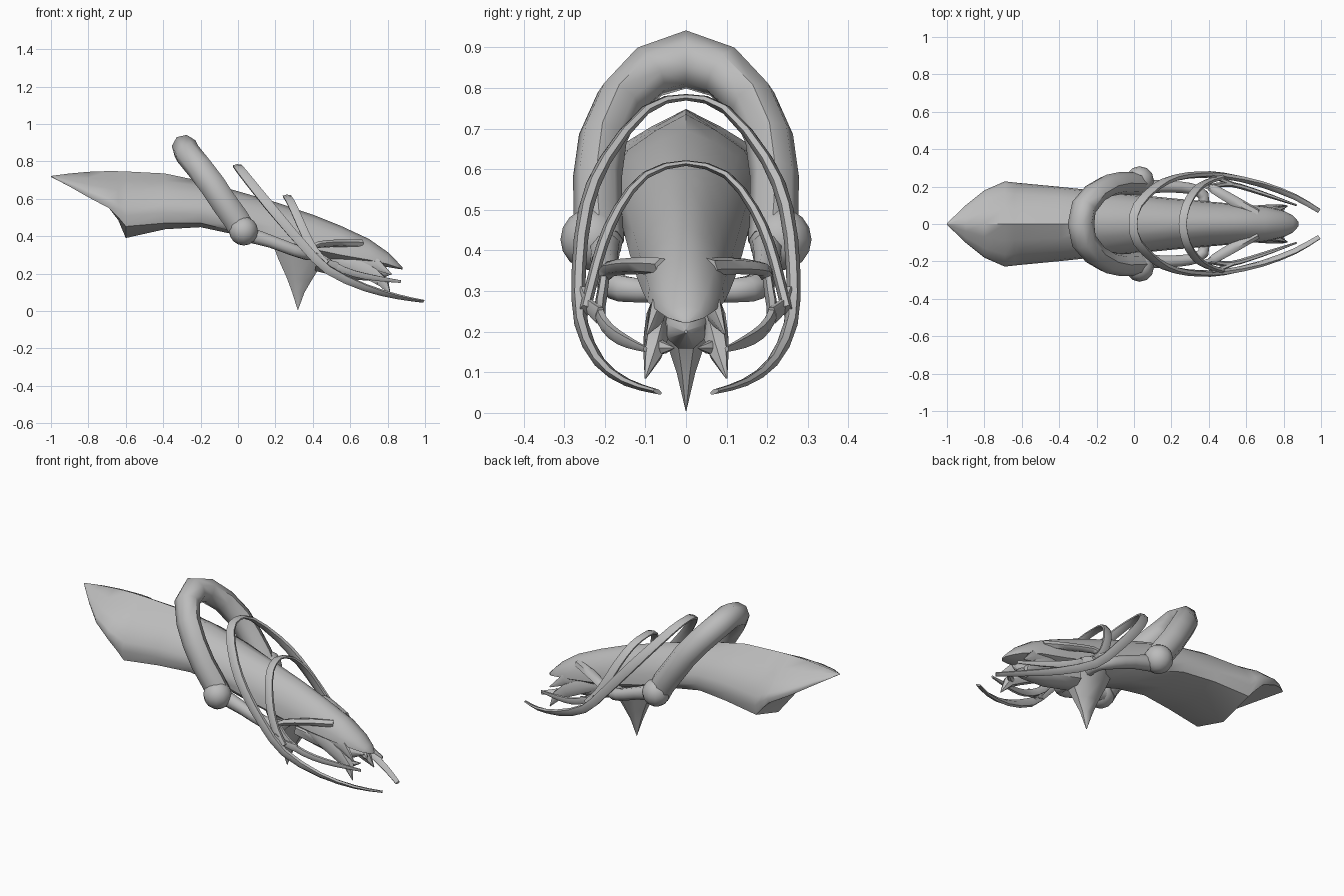
import bpy, bmesh, math
from mathutils import Vector

grey = bpy.data.materials.new("grey")
grey.diffuse_color = (0.5, 0.5, 0.5, 1)


def finish(name, bm, angle=50):
    bmesh.ops.remove_doubles(bm, verts=bm.verts, dist=0.0005)
    bmesh.ops.recalc_face_normals(bm, faces=bm.faces)
    me = bpy.data.meshes.new(name)
    bm.to_mesh(me)
    bm.free()
    me.materials.append(grey)
    ob = bpy.data.objects.new(name, me)
    bpy.context.collection.objects.link(ob)
    bpy.ops.object.select_all(action='DESELECT')
    ob.select_set(True)
    bpy.context.view_layer.objects.active = ob
    bpy.ops.object.shade_smooth_by_angle(angle=math.radians(angle))
    return ob


def refine(pts, n):
    """Catmull-Rom resampling of a path."""
    p = [2 * pts[0] - pts[1]] + pts + [2 * pts[-1] - pts[-2]]
    out = []
    for i in range(1, len(p) - 2):
        a, b, c, d = p[i - 1:i + 3]
        for k in range(n):
            t = k / n
            out.append(0.5 * (2 * b + (c - a) * t + (2 * a - 5 * b + 4 * c - d) * t * t
                              + (3 * b - a - 3 * c + d) * t ** 3))
    return out + [pts[-1]]


def sweep(name, pts, wide, thick, normal, sides=8, n=1, turn=0.5):
    """Elliptical tube; wide/thick are lists of half sizes along the path."""
    pts = refine([Vector(p) for p in pts], n)
    bm = bmesh.new()
    rings = []

    def at(sizes, t):
        f = t * (len(sizes) - 1)
        i = min(int(f), len(sizes) - 2)
        return sizes[i] + (sizes[i + 1] - sizes[i]) * (f - i)

    for i, p in enumerate(pts):
        tan = (pts[min(i + 1, len(pts) - 1)] - pts[max(i - 1, 0)]).normalized()
        u = Vector(normal)
        u = (u - tan * u.dot(tan)).normalized()
        v = tan.cross(u)
        t = i / (len(pts) - 1)
        rings.append([bm.verts.new(p + u * math.cos(a) * at(wide, t) + v * math.sin(a) * at(thick, t))
                      for a in (math.tau * (k + turn) / sides for k in range(sides))])
    for r, s in zip(rings, rings[1:]):
        for k in range(sides):
            bm.faces.new((r[k], r[(k + 1) % sides], s[(k + 1) % sides], s[k]))
    bm.faces.new(rings[0])
    bm.faces.new(rings[-1])
    return finish(name, bm)


def mirrored(half):
    """Path from one side over the centre to the other side."""
    return [(x, -y, z) for x, y, z in reversed(half[1:])] + half


# Body: x, top z, side edge z, keel z, half width, side edge fraction
stations = [(-1, .722, .718, .717, .004, .97), (-.9, .735, .665, .665, .10, .97),
            (-.8, .744, .608, .608, .18, .97), (-.69, .748, .55, .55, .228, .95),
            (-.64, .747, .5, .485, .222, .95), (-.6, .746, .452, .39, .218, .94),
            (-.39, .735, .47, .437, .198, .93), (-.2, .695, .47, .448, .178, .88),
            (0, .64, .42, .405, .158, .8), (.2, .582, .34, .33, .138, .6),
            (.4, .515, .285, .28, .12, .5), (.55, .455, .26, .26, .107, .5),
            (.7, .385, .245, .245, .095, .5), (.8, .315, .235, .235, .07, .5),
            (.85, .265, .226, .226, .045, .5), (.88, .232, .222, .222, .012, .5)]
bm = bmesh.new()
rows = []
for x, zt, zb, zk, w, e in stations:
    k = min(max(-x / .5, 0), 1)    # the roof ridge sharpens towards the tail
    t = min(max((-x - .6) / .12, 0), 1)    # the tail roof becomes straight
    half = [(.38, .91 - .08 * k - .07 * t), (.72, .74 - .09 * k - .15 * t),
            (.95, .45 - .08 * k - .1 * t), (1, .2 - .06 * t), (e, 0)]
    prof = [(-a, b) for a, b in reversed(half)] + [(0, 1)] + half
    ring = [bm.verts.new((x, a * w, zb + (zt - zb) * b)) for a, b in prof]
    rows.append(ring + [bm.verts.new((x, 0, zk))])
for r, s in zip(rows, rows[1:]):
    for k in range(len(r)):
        j = (k + 1) % len(r)
        bm.faces.new((r[k], s[k], s[j], r[j]))
bm.faces.new(rows[-1])
finish("body", bm)

# Large arch over the body
arch = [(-.283, 0, .87), (-.268, .09, .84), (-.207, .165, .765), (-.138, .205, .675),
        (-.075, .218, .58), (-.01, .217, .49), (.03, .212, .42)]
sweep("arch", mirrored(arch), [.07, .07], [.06, .06, .06, .074, .06, .06, .06], (.8, 0, .6), 8, 1, 0)

# Two thin hoops, the large one sweeping forward into prongs
hoop = [(-.005, 0, .777), (.02, .1, .745), (.12, .2, .62), (.22, .247, .5), (.35, .264, .35),
        (.48, .258, .22), (.68, .213, .125), (.86, .145, .075), (.99, .07, .052)]
sweep("large_hoop", mirrored(hoop), [.014, .025, .03, .026, .03, .025, .014],
      [.006, .017, .018, .008, .018, .017, .006], (1, 0, .1), 6, 2)
hoop = [(.26, 0, .615), (.28, .1, .585), (.32, .168, .5), (.36, .207, .41), (.41, .232, .32),
        (.47, .25, .25)]
sweep("small_hoop", mirrored(hoop), [.024, .026, .024, .026, .024],
      [.014, .014, .007, .014, .014], (1, 0, .1), 6, 2)

for side, s in (("left", 1), ("right", -1)):
    def path(*pts):
        return [(x, y * s, z) for x, y, z in pts]

    # Pivot ball
    bm = bmesh.new()
    bmesh.ops.create_uvsphere(bm, u_segments=12, v_segments=8, radius=.077)
    bmesh.ops.translate(bm, verts=bm.verts, vec=(.03, .232 * s, .427))
    finish(side + "_ball", bm)
    # Lower arm curling from the ball into the belly
    sweep(side + "_lower_arm", path((.05, .2, .41), (.18, .2, .37), (.3, .19, .325), (.37, .155, .305), (.37, .08, .3)),
          [.045, .036, .034, .034, .03], [.04, .034, .032, .032, .03], (0, 0, 1), 8, 2)
    # Brace from the head out to the hoops
    sweep(side + "_brace", path((.66, .055, .36), (.54, .12, .362), (.43, .185, .355), (.4, .2, .335)),
          [.022, .02, .018, .016], [.026, .03, .026, .016], (0, .3, 1), 6, 2)
    # Inner prong sweeping forward from the brace
    sweep(side + "_inner_prong", path((.39, .198, .35), (.44, .207, .29), (.52, .212, .24), (.62, .185, .2),
                                      (.74, .145, .175), (.87, .1, .157)),
          [.02, .022, .02, .018, .008], [.012, .014, .014, .012, .005], (.6, 0, 1), 6, 2)
    # Short link between the prongs
    sweep(side + "_link", path((.41, .255, .29), (.46, .24, .265), (.53, .212, .24)),
          [.028, .018, .024], [.014, .012, .012], (0, 0, 1), 6, 2)
    # Mandible with an outer fang and an inner hook
    sweep(side + "_mandible", path((.5, .05, .28), (.62, .065, .245), (.72, .072, .195), (.78, .08, .15), (.815, .1, .085)),
          [.03, .045, .042, .03, .002], [.02, .032, .032, .026, .002], (0, 0, 1), 6)
    sweep(side + "_hook", path((.74, .08, .165), (.79, .055, .16), (.82, .03, .16)),
          [.025, .016, .002], [.02, .014, .002], (0, 0, 1), 6)
    sweep(side + "_cheek", path((.62, .06, .28), (.74, .07, .25), (.82, .095, .195)),
          [.035, .035, .003], [.025, .022, .003], (0, 0, 1), 6)

# Keel spike under the belly
sweep("keel_spike", [(.34, 0, .34), (.335, 0, .27), (.328, 0, .17), (.322, 0, .1), (.32, 0, .005)],
      [.165, .13, .072, .036, .001], [.11, .085, .05, .025, .001], (1, 0, 0), 8)
# Lower jaw
sweep("lower_jaw", [(.42, 0, .26), (.6, 0, .225), (.74, 0, .2), (.82, 0, .2)],
      [.05, .06, .045, .004], [.08, .07, .05, .004], (0, 0, 1), 8)
